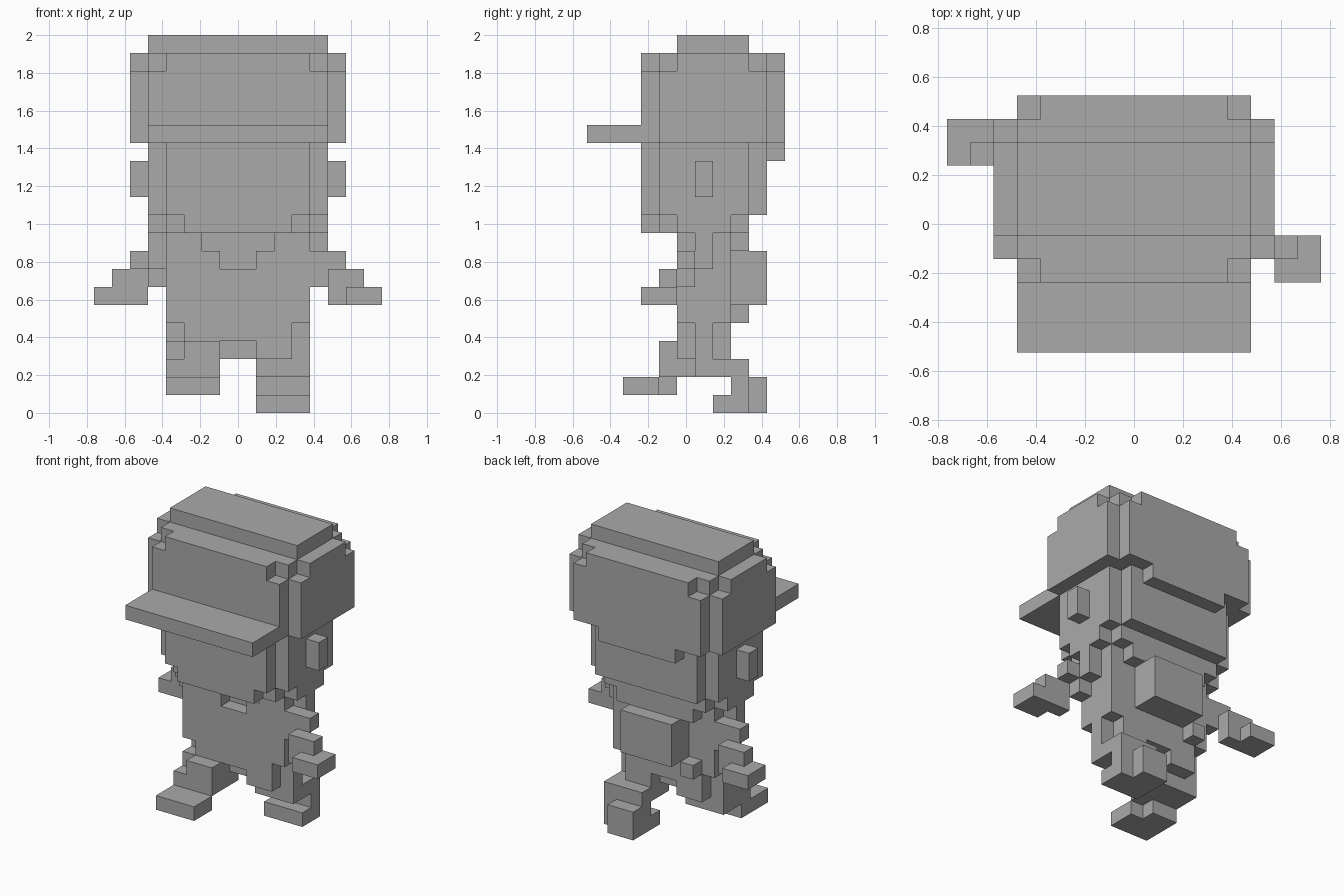
import bpy, bmesh
from itertools import product
from mathutils import Vector

if "Cube" in bpy.data.objects:
    bpy.data.objects.remove(bpy.data.objects["Cube"])

UNIT = 2 / 21            # edge of one block
DEPTH = 11               # blocks front to back

grey = bpy.data.materials.new("plain grey")
grey.use_nodes = True
grey.diffuse_color = (0.4, 0.4, 0.4, 1)
grey.node_tree.nodes["Principled BSDF"].inputs["Base Color"].default_value = grey.diffuse_color

parts = {}


def box(x0, x1, y0, y1, z0, z1):
    return set(product(range(x0, x1), range(y0, y1), range(z0, z1)))


def wide(half, *rest):
    """Box centred on x."""
    return box(-half, half, *rest)


def sides(x0, x1, *rest):
    """Mirrored pair of boxes."""
    return box(x0, x1, *rest) | box(-x1, -x0, *rest)


# Cap: crown with notched plates on four sides, brim and low back edge
parts["cap_crown"] = wide(5, 5, 9, 20, 21) | wide(5, 4, 10, 15, 20)
parts["cap_panels"] = (wide(5, 3, 4, 15, 19) | wide(4, 3, 4, 19, 20)
                       | wide(5, 10, 11, 15, 19) | wide(4, 10, 11, 19, 20)
                       | sides(5, 6, 4, 10, 15, 19) | sides(5, 6, 5, 9, 19, 20))
parts["cap_brim"] = wide(5, 0, 3, 15, 16)
parts["cap_back_edge"] = wide(3, 10, 11, 14, 15)

# Head with stepped jaw
parts["head"] = (wide(4, 4, 9, 10, 15)
                 | wide(4, 3, 4, 11, 15) | wide(3, 3, 4, 10, 11)
                 | wide(4, 9, 10, 11, 15)
                 | sides(4, 5, 4, 9, 11, 15) | sides(4, 5, 5, 8, 10, 11))
parts["ears"] = sides(5, 6, 6, 7, 12, 14)

# Torso with a neckline cut and rounded lower corners
parts["torso"] = ((wide(4, 5, 8, 5, 10) | wide(3, 5, 8, 3, 5) | sides(3, 4, 6, 7, 3, 5))
                  - wide(2, 5, 6, 9, 10) - wide(1, 5, 6, 8, 9)
                  - wide(1, 5, 6, 3, 4) - wide(1, 7, 8, 3, 4))
parts["back_collar"] = wide(3, 8, 9, 9, 10)
parts["backpack"] = wide(2, 8, 10, 6, 9)
parts["backpack_tag"] = box(-3, -2, 8, 9, 5, 6)

# Arms: left swings forward, right is the same arm turned to the back
left_arm = (box(4, 5, 6, 7, 8, 10) | box(4, 6, 5, 6, 8, 9)
            | box(4, 5, 5, 6, 7, 8) | box(5, 7, 4, 5, 7, 8))
left_hand = box(5, 8, 4, 5, 6, 7) | box(6, 8, 3, 4, 6, 7)


def swing(cells):
    return {(-1 - x, 12 - y, z) for x, y, z in cells}


parts["left_arm"], parts["left_hand"] = left_arm, left_hand
parts["right_arm"], parts["right_hand"] = swing(left_arm), swing(left_hand)

# Legs in mid stride
parts["right_leg"] = (box(-4, -1, 4, 7, 2, 3) | box(-3, -1, 4, 5, 3, 4)
                      | box(-4, -3, 5, 6, 3, 4))
parts["right_foot"] = box(-4, -1, 2, 4, 1, 2) | box(-4, -2, 4, 5, 1, 2)
parts["left_leg"] = box(1, 4, 6, 9, 2, 3)
parts["left_foot"] = box(1, 4, 7, 9, 0, 1) | box(1, 4, 8, 9, 1, 2) | box(1, 3, 9, 10, 0, 2)

# Turn the block layout into clean shells, keeping only exposed faces
solid = set().union(*parts.values())


def build(name, cells):
    bm = bmesh.new()
    for cell in cells:
        centre = Vector(cell) + Vector((0.5, 0.5, 0.5))
        for axis, sign in product(range(3), (-1, 1)):
            near = list(cell)
            near[axis] += sign
            if tuple(near) in solid:
                continue
            n, u = Vector(), Vector()
            n[axis], u[(axis + 1) % 3] = sign, 1
            w = n.cross(u)
            corners = [centre + (n + a * u + b * w) / 2
                       for a, b in ((-1, -1), (1, -1), (1, 1), (-1, 1))]
            bm.faces.new([bm.verts.new((c - Vector((0, DEPTH / 2, 0))) * UNIT)
                          for c in corners])
    bmesh.ops.remove_doubles(bm, verts=bm.verts, dist=UNIT / 50)
    bmesh.ops.dissolve_limit(bm, angle_limit=0.02, verts=bm.verts, edges=bm.edges)
    mesh = bpy.data.meshes.new(name)
    bm.to_mesh(mesh)
    bm.free()
    mesh.materials.append(grey)
    bpy.context.collection.objects.link(bpy.data.objects.new(name, mesh))


for part_name, part_cells in parts.items():
    build(part_name, part_cells)
